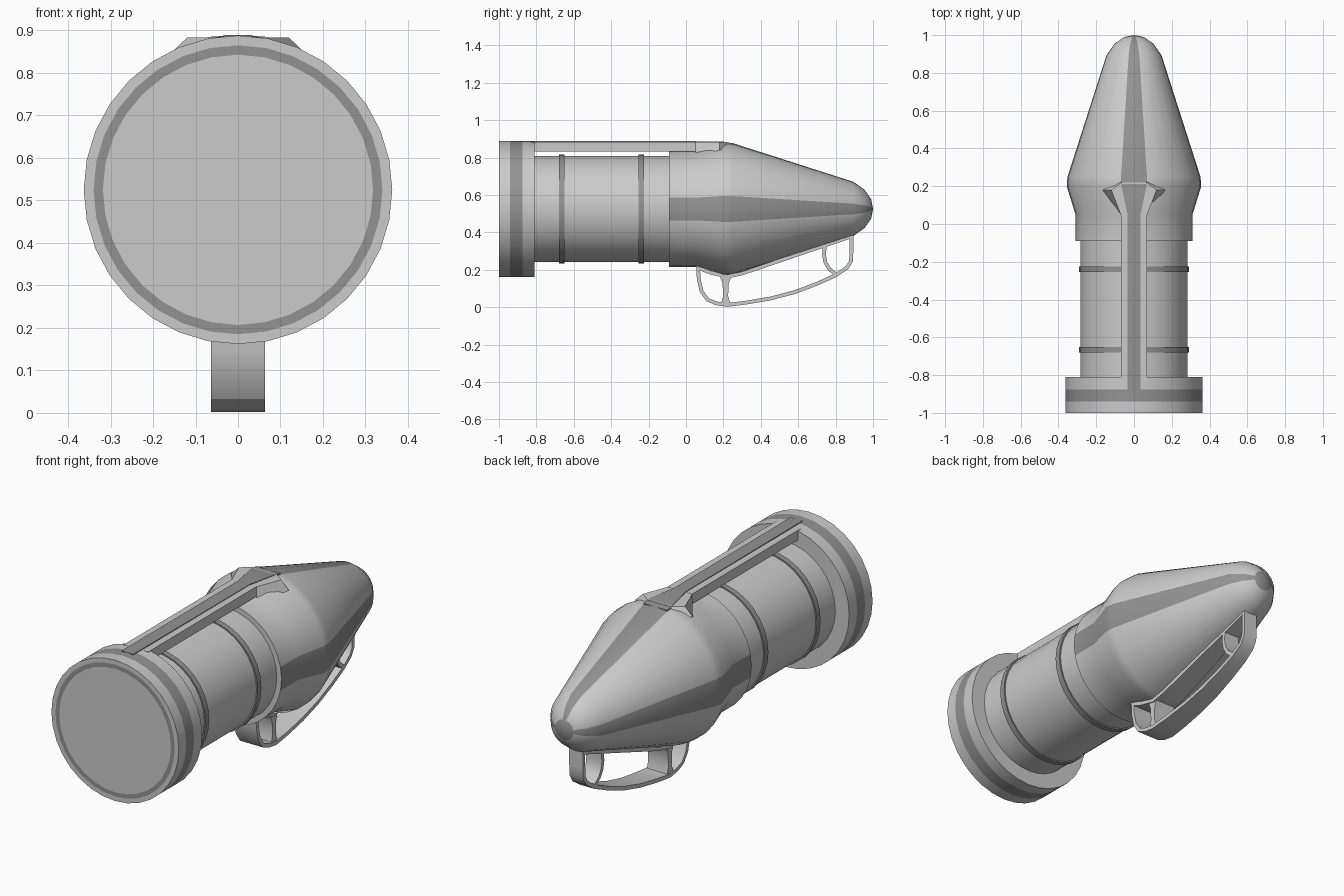
import bpy, bmesh, math

if "Cube" in bpy.data.objects:
    bpy.data.objects.remove(bpy.data.objects["Cube"])

N, CZ = 32, 0.525
dark = bpy.data.materials.new("dark_grey")
dark.diffuse_color = (0.29, 0.29, 0.29, 1)
dark.use_nodes = True
dark.node_tree.nodes["Principled BSDF"].inputs["Base Color"].default_value = dark.diffuse_color
light = bpy.data.materials.new("light_grey")
light.diffuse_color = (0.8, 0.8, 0.8, 1)
light.use_nodes = True
light.node_tree.nodes["Principled BSDF"].inputs["Base Color"].default_value = light.diffuse_color


def finish(bm, name, mats=(light, dark), angle=25):
    bmesh.ops.recalc_face_normals(bm, faces=bm.faces)
    me = bpy.data.meshes.new(name)
    bm.to_mesh(me)
    bm.free()
    for m in mats:
        me.materials.append(m)
    ob = bpy.data.objects.new(name, me)
    bpy.context.collection.objects.link(ob)
    bpy.ops.object.select_all(action='DESELECT')
    ob.select_set(True)
    bpy.context.view_layer.objects.active = ob
    bpy.ops.object.shade_smooth_by_angle(angle=math.radians(angle))
    return ob


def lathe(name, prof, dark_rows=(), dark_cols=(), col_from=0):
    """Revolve (radius, y) points about the long axis; rows/columns may be dark."""
    bm = bmesh.new()
    rings = []
    for r, y in prof:
        if r == 0:
            rings.append([bm.verts.new((0, y, CZ))] * N)
        else:
            rings.append([bm.verts.new((r * math.sin(2 * math.pi * i / N), y,
                                        CZ + r * math.cos(2 * math.pi * i / N))) for i in range(N)])
    for j in range(len(rings) - 1):
        for i in range(N):
            k = (i + 1) % N
            quad = [rings[j][i], rings[j][k], rings[j + 1][k], rings[j + 1][i]]
            f = bm.faces.new(list(dict.fromkeys(quad)))
            if j in dark_rows or (i in dark_cols and j >= col_from):
                f.material_index = 1
    return finish(bm, name)


def loft(name, sections, mat, angle=30):
    """Skin a list of equal-length cross-sections and cap both ends."""
    bm = bmesh.new()
    rows = [[bm.verts.new(p) for p in s] for s in sections]
    n = len(rows[0])
    for a, b in zip(rows, rows[1:]):
        for i in range(n):
            bm.faces.new((a[i], a[(i + 1) % n], b[(i + 1) % n], b[i]))
    bm.faces.new(rows[0])
    bm.faces.new(rows[-1])
    return finish(bm, name, (mat,), angle)


def half_width(y):
    return 0.064 - 0.026 * max(0, (y - 0.25) / 0.65)


def ribbon(name, pts, t=0.02):
    """Flat strap following (y, z) points, narrowing toward the nose."""
    secs = []
    for i, (y, z) in enumerate(pts):
        a, b = pts[max(i - 1, 0)], pts[min(i + 1, len(pts) - 1)]
        dy, dz = b[0] - a[0], b[1] - a[1]
        l = math.hypot(dy, dz)
        ny, nz = -dz / l * t / 2, dy / l * t / 2
        w = half_width(y)
        secs.append([(-w, y + ny, z + nz), (w, y + ny, z + nz),
                     (w, y - ny, z - nz), (-w, y - ny, z - nz)])
    return loft(name, secs, light)


# Rear disc with dark band and dark ring on its flat face
lathe("rear_disc", [(0, -1), (0.318, -1), (0.34, -1), (0.363, -1), (0.363, -0.94),
                    (0.363, -0.875), (0.363, -0.81), (0.27, -0.81)], dark_rows=(1, 4))

# Middle barrel and its two bands
lathe("barrel", [(0.284, -0.83), (0.284, -0.07)])
for k, y in enumerate((-0.665, -0.24)):
    lathe(f"barrel_band_{k + 1}", [(0.28, y - 0.015), (0.291, y - 0.015),
                                   (0.291, y + 0.015), (0.28, y + 0.015)], dark_rows=(0, 1, 2))

# Nose with side and top stripes and dark tip
nose = lathe("nose", [(0.27, -0.09), (0.311, -0.09), (0.311, 0.055), (0.356, 0.2), (0.352, 0.25),
                      (0.145, 0.895), (0.102, 0.955), (0.052, 0.99), (0, 1)],
             dark_rows=(7,), dark_cols=(7, 8, 23, 24), col_from=1)
for p in nose.data.polygons:
    c = p.center
    if c.y > 0.2 and c.z > CZ and abs(c.x) < 0.2 * (c.z - CZ):
        p.material_index = 1

# Top rail with flared fairing over the nose shoulder
loft("top_rail", [[(-b, y, 0.833), (b, y, 0.833), (a, y, 0.884), (-a, y, 0.884)]
                  for y, a, b in ((-0.83, 0.07, 0.07), (0.05, 0.07, 0.07))], light)
loft("rail_fairing", [[(-b, y, z), (b, y, z), (a, y, 0.883), (-a, y, 0.883)]
                      for y, a, b, z in ((0.05, 0.07, 0.07, 0.8), (0.18, 0.12, 0.165, 0.84),
                                         (0.22, 0.065, 0.1, 0.84))], light)

# Dark stripe along the rail, running from disc band to nose stripe
loft("rail_stripe", [[(-w, y, 0.87), (w, y, 0.87), (w, y, z), (-w, y, z)]
                     for y, w, z in ((-0.9, 0.034, 0.889), (0.05, 0.034, 0.887),
                                     (0.2, 0.066, 0.885), (0.25, 0.068, 0.876))], dark)

# Handle loop under the nose with seat strip and two struts
ribbon("handle_loop", [(0.064, 0.225), (0.068, 0.15), (0.083, 0.085), (0.115, 0.04), (0.16, 0.021),
                       (0.22, 0.012), (0.32, 0.024), (0.45, 0.046), (0.58, 0.08), (0.7, 0.125),
                       (0.8, 0.17), (0.86, 0.21), (0.882, 0.245), (0.885, 0.3), (0.885, 0.385)])
ribbon("handle_seat", [(0.06, 0.212), (0.13, 0.185), (0.22, 0.163), (0.3, 0.18), (0.88, 0.377)])
loft("handle_rear_strut", [[(-0.058, 0.212 - t, z), (0.058, 0.212 - t, z),
                            (0.058, 0.212 + t, z), (-0.058, 0.212 + t, z)]
                           for z, t in ((0.16, 0.03), (0.13, 0.017), (0.06, 0.013), (0.015, 0.026))], light)
ribbon("handle_front_strut", [(0.742, 0.33), (0.738, 0.28), (0.745, 0.24), (0.765, 0.205), (0.8, 0.175)])
